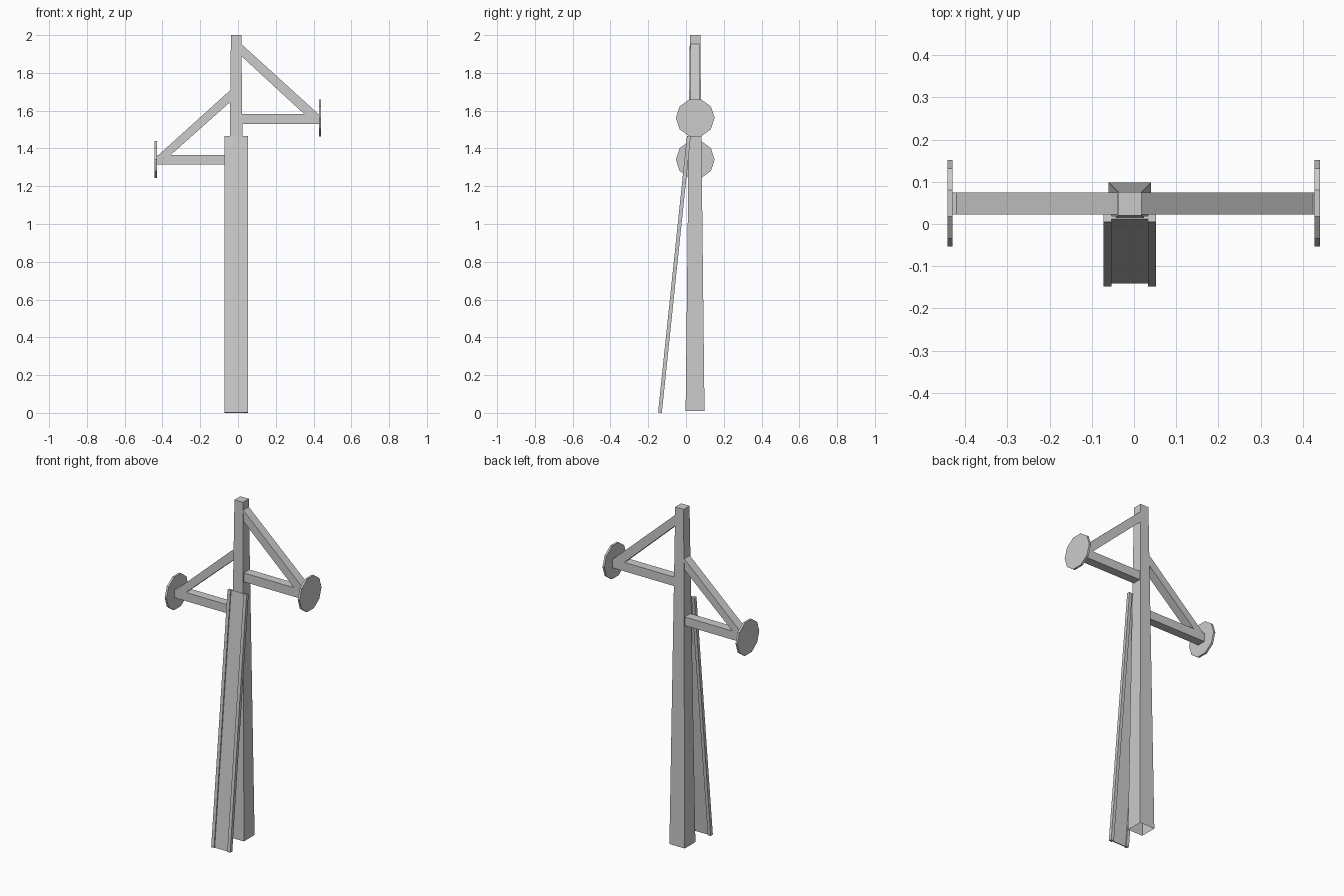
import bpy
import bmesh
import math
from mathutils import Vector, Matrix

cube = bpy.data.objects.get("Cube")
if cube:
    bpy.data.objects.remove(cube, do_unlink=True)

grey = bpy.data.materials.new("light_grey")
grey.use_nodes = True
grey.diffuse_color = (0.6, 0.6, 0.6, 1)
grey.node_tree.nodes["Principled BSDF"].inputs["Base Color"].default_value = (0.6, 0.6, 0.6, 1)

ARM_Y = 0.049  # shared centre line of mast, arms and discs


def finish(name, bm):
    bmesh.ops.recalc_face_normals(bm, faces=bm.faces)
    mesh = bpy.data.meshes.new(name)
    bm.to_mesh(mesh)
    bm.free()
    mesh.materials.append(grey)
    obj = bpy.data.objects.new(name, mesh)
    bpy.context.collection.objects.link(obj)
    return obj


def prism(name, outline, offset):
    """Extrude a flat outline along an offset vector."""
    bm = bmesh.new()
    face = bm.faces.new([bm.verts.new(p) for p in outline])
    grown = bmesh.ops.extrude_face_region(bm, geom=[face], use_keep_orig=True)
    verts = [g for g in grown["geom"] if isinstance(g, bmesh.types.BMVert)]
    bmesh.ops.translate(bm, verts=verts, vec=offset)
    return finish(name, bm)


def side_prism(name, xz, depth=0.052):
    """Extrude an outline drawn in x and z through the arm depth."""
    return prism(name, [(x, ARM_Y - depth / 2, z) for x, z in xz], (0, depth, 0))


# Tapered mast, open at the foot
bm = bmesh.new()
bmesh.ops.create_cube(bm, size=1)
for v in bm.verts:
    top = v.co.z > 0
    width = 0.055 if top else 0.1
    v.co = (v.co.x * width - 0.01, v.co.y * width + ARM_Y - 0.001, 2 if top else 0.01)
bm.faces.ensure_lookup_table()
foot = min(bm.faces, key=lambda f: f.calc_center_median().z)
bmesh.ops.delete(bm, geom=[foot], context="FACES_ONLY")
finish("mast", bm)

# Bracket arms: a level beam and a diagonal brace on each side
side_prism("left_beam", [(0.005, 1.53), (0.43, 1.53), (0.43, 1.583), (0.005, 1.583)])
side_prism("left_brace", [(0.01, 1.96), (0.43, 1.578), (0.43, 1.56), (0.375, 1.56), (0.01, 1.896)])
side_prism("right_beam", [(-0.02, 1.315), (-0.432, 1.315), (-0.432, 1.366), (-0.02, 1.366)])
side_prism("right_brace", [(-0.025, 1.723), (-0.432, 1.355), (-0.432, 1.34), (-0.385, 1.34), (-0.025, 1.66)])

# Ten-sided discs on the arm ends
for name, x, z in (("left_disc", 0.434, 1.562), ("right_disc", -0.436, 1.341)):
    bm = bmesh.new()
    bmesh.ops.create_cone(bm, cap_ends=True, segments=10, radius1=0.1025, radius2=0.1025, depth=0.012)
    # Turn corners to face front and back, then lay the axis along x
    first = bm.verts[:][0].co
    spin = Matrix.Rotation(math.pi / 2 - math.atan2(first.y, first.x), 4, "Z")
    lay = Matrix.Rotation(math.pi / 2, 4, "Y")
    bmesh.ops.transform(bm, matrix=Matrix.Translation((x, ARM_Y, z)) @ lay @ spin, verts=bm.verts)
    finish(name, bm)

# Leaning channel: two rails with a thin web between them
low = Vector((0, -0.138, 0.001))
high = Vector((0, 0.015, 1.465))
run = high - low
across = Vector((0, run.z, -run.y)).normalized()


def leaning_bar(name, x0, x1, thickness):
    half = across * thickness / 2
    outline = [low + half * s + Vector((x, 0, 0)) for x, s in ((x0, -1), (x1, -1), (x1, 1), (x0, 1))]
    prism(name, outline, run)


leaning_bar("right_rail", -0.072, -0.053, 0.02)
leaning_bar("left_rail", 0.033, 0.052, 0.02)
leaning_bar("channel_web", -0.053, 0.033, 0.007)
